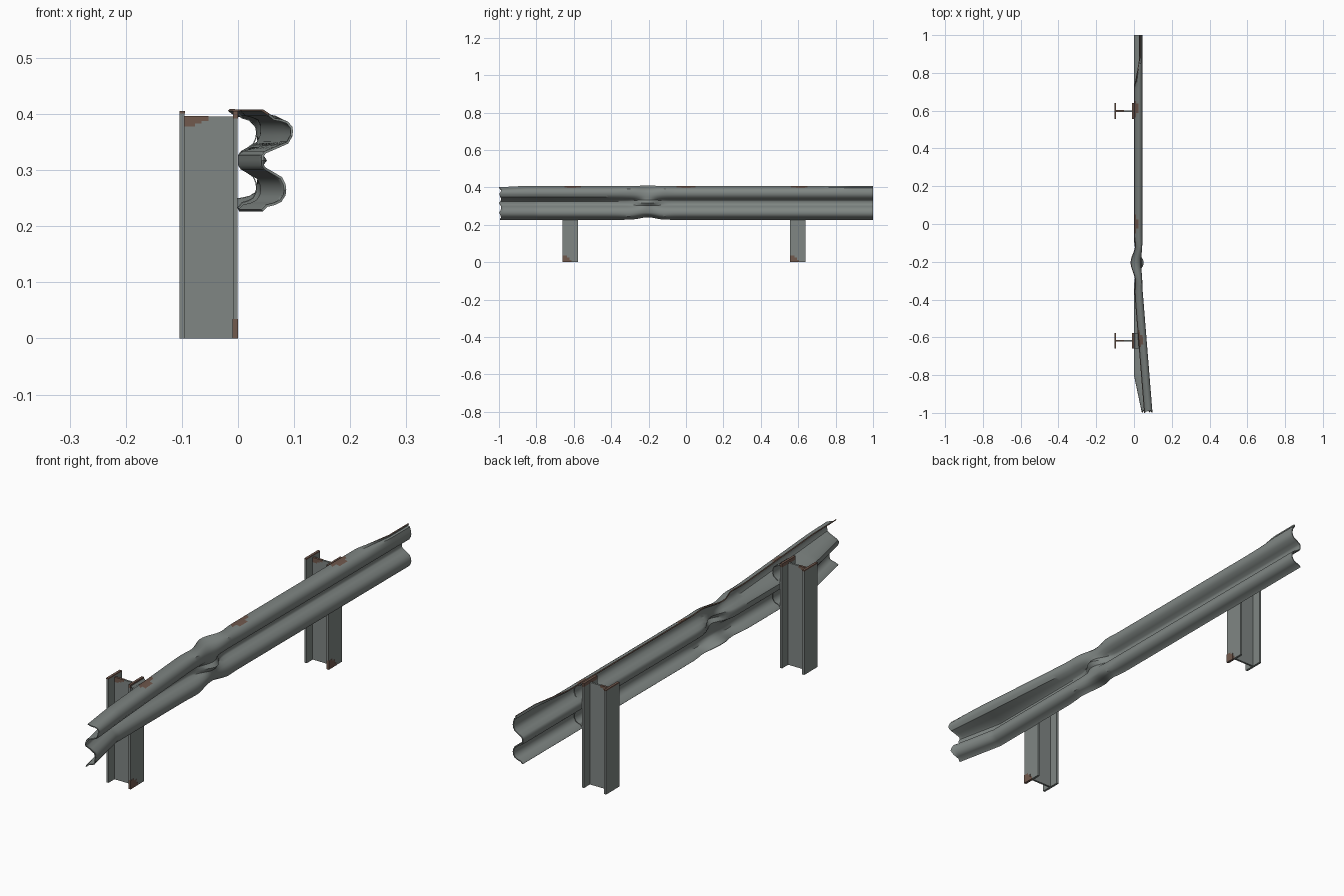
import bpy, bmesh, math

if "Cube" in bpy.data.objects:
    bpy.data.objects.remove(bpy.data.objects["Cube"])

def material(name, rgb):
    m = bpy.data.materials.new(name)
    m.diffuse_color = (*rgb, 1)
    m.use_nodes = True
    m.node_tree.nodes["Principled BSDF"].inputs["Base Color"].default_value = m.diffuse_color
    return m

STEEL = material("galvanised_steel", (0.215, 0.24, 0.23))
RUST = material("rust_brown", (0.165, 0.10, 0.075))
POSTS = (-0.618, 0.598)
MID = 0.3175

def new_object(name, bm, mats, smooth=False):
    bmesh.ops.recalc_face_normals(bm, faces=bm.faces)
    me = bpy.data.meshes.new(name)
    bm.to_mesh(me)
    bm.free()
    ob = bpy.data.objects.new(name, me)
    bpy.context.collection.objects.link(ob)
    for m in mats:
        me.materials.append(m)
    if smooth:
        bpy.ops.object.select_all(action='DESELECT')
        ob.select_set(True)
        bpy.context.view_layer.objects.active = ob
        bpy.ops.object.shade_smooth_by_angle(angle=math.radians(35))
    return ob

# W-shaped section: upper half, mirrored for the lower half
HALF = [(0.001, 0.407), (0.010, 0.3985), (0.024, 0.395), (0.034, 0.390), (0.041, 0.379),
        (0.042, 0.370), (0.041, 0.361), (0.035, 0.349), (0.020, 0.340), (0.006, 0.332),
        (0.002, 0.326)]
PROFILE = HALF + [(0.002, MID)] + [(x, 2 * MID - z) for x, z in reversed(HALF)]

def ramp(v, a, b):
    return min(1, max(0, (v - a) / (b - a)))

def bent(i, y):
    """Section point i of the damaged rail at station y."""
    x, z = PROFILE[i]
    upper = ramp(z, 0.33, 0.35)
    # near end swings outward, upper wave further than the lower one
    x += 0.054 * ramp(-y, 0.33, 1) * upper + 0.042 * ramp(-y, 0.8, 1) * (1 - upper)
    z -= 0.008 * ramp(-y, 0.85, 1) * ramp(z, 0.37, 0.40)
    # impact dent: valley punched out, waves flattened, edges pushed back
    g = math.exp(-((y + 0.205) / 0.055) ** 2)
    valley = math.exp(-((z - MID) / 0.024) ** 2)
    edge = ramp(abs(z - MID), 0.055, 0.088)
    x += g * (0.048 * valley - 0.008 * (1 - valley) - 0.010 * edge)
    if z < MID:
        z += 0.014 * g * edge
    side = math.exp(-((y + 0.30) / 0.05) ** 2) + math.exp(-((y + 0.12) / 0.04) ** 2)
    x += 0.007 * side * edge
    # top lip curls over at the far end
    x += 0.031 * ramp(y, 0.72, 0.88) * ramp(z, 0.388, 0.405)
    return x, z

def strip(name, stations, place, thick, mats, rust_rule=None):
    """Skin a closed thin section along the given y stations."""
    bm = bmesh.new()
    n = len(PROFILE)
    rings = []
    for y in stations:
        pts = [place(i, y) for i in range(n)]
        front, back = [], []
        for i, (x, z) in enumerate(pts):
            a, b = pts[max(i - 1, 0)], pts[min(i + 1, n - 1)]
            dx, dz = b[0] - a[0], b[1] - a[1]
            k = thick / 2 / math.hypot(dx, dz)
            # slightly ragged torn near end
            yy = y + (0.012 * abs(math.sin(i * 0.55)) if y < -0.995 and i != 11 else 0)
            front.append(bm.verts.new((x - dz * k, yy, z + dx * k)))
            back.append(bm.verts.new((x + dz * k, yy, z - dx * k)))
        rings.append(front + back[::-1])
    m = 2 * n
    for s, (r, q) in enumerate(zip(rings, rings[1:])):
        y = (stations[s] + stations[s + 1]) / 2
        for i in range(m):
            f = bm.faces.new((r[i], r[(i + 1) % m], q[(i + 1) % m], q[i]))
            if rust_rule and rust_rule(i, y, m):
                f.material_index = 1
    for r in (rings[0], rings[-1]):
        for i in range(n - 1):
            bm.faces.new((r[i], r[i + 1], r[m - 2 - i], r[m - 1 - i]))
    return new_object(name, bm, mats, True)

# Rail: rust on the top edge, plus patches near the posts and centre
def rail_rust(i, y, m):
    return i == m - 1 or (i < 2 and min(abs(y - p) for p in (-0.61, 0, 0.61)) < (0.045 if i == 0 else 0.026))

strip("guard_rail", [-1 + 0.0125 * k for k in range(161)], bent, 0.004, [STEEL, RUST], rail_rust)

def box(bm, x, y, z, mat=0):
    r = bmesh.ops.create_cube(bm, size=1)
    for v in r["verts"]:
        v.co = (x[0] + (v.co.x + .5) * (x[1] - x[0]), y[0] + (v.co.y + .5) * (y[1] - y[0]),
                z[0] + (v.co.z + .5) * (z[1] - z[0]))
    for f in {f for v in r["verts"] for f in v.link_faces}:
        f.material_index = mat

for label, py in zip(("near", "far"), POSTS):
    # I-section post: two flanges and a lower web
    bm = bmesh.new()
    box(bm, (-0.104, -0.095), (py - 0.041, py + 0.041), (0, 0.405))
    box(bm, (-0.009, -0.0005), (py - 0.041, py + 0.041), (0, 0.405))
    box(bm, (-0.095, -0.009), (py - 0.004, py + 0.004), (0, 0.396))
    new_object(label + "_post", bm, [STEEL])

    # Rust plates: base corner, flange top, stepped streaks on the web
    bm = bmesh.new()
    for k, (w, h) in enumerate(((0.022, 0.035), (0.036, 0.026), (0.046, 0.012))):
        e = 0.0004 * (3 - k) / 3
        box(bm, (-0.009 - e, e), (py - 0.041 - e, py - 0.041 + w), (0, h))
    box(bm, (-0.0093, 0), (py - 0.0413, py + 0.0413), (0.392, 0.4055))
    box(bm, (-0.1043, -0.0947), (py - 0.0413, py + 0.0413), (0.401, 0.4055))
    for w, z in ((0.042, 0.388), (0.03, 0.383), (0.018, 0.378)):
        box(bm, (-0.095, -0.095 + w), (py - 0.0045, py + 0.0045), (z, z + 0.0085))
    new_object(label + "_post_rust", bm, [RUST])

    # Waved backing plate between post and rail
    def plate(i, y):
        x, z = PROFILE[i]
        return 0.001 + max(0, x - 0.002) * 0.8, MID + (z - MID) * 0.93
    strip(label + "_backing_plate", [py - 0.04, py + 0.04], plate, 0.002, [STEEL])
